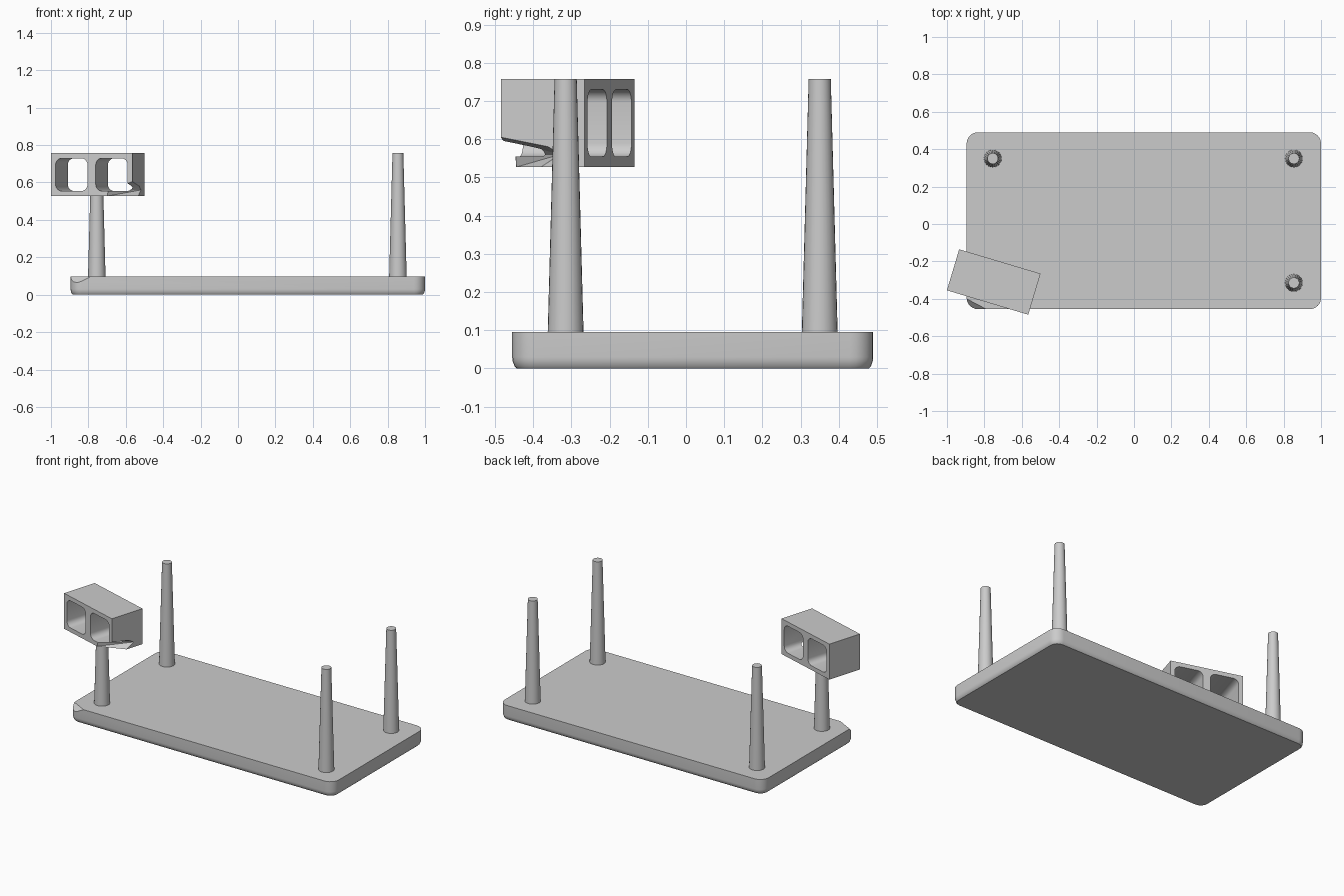
import bpy, bmesh
from math import sin, cos, pi, radians, atan2
from mathutils import Vector, Matrix

if "Cube" in bpy.data.objects:
    bpy.data.objects.remove(bpy.data.objects["Cube"])


def make_object(name, bm, smooth=True):
    bmesh.ops.recalc_face_normals(bm, faces=bm.faces)
    mesh = bpy.data.meshes.new(name)
    bm.to_mesh(mesh)
    bm.free()
    obj = bpy.data.objects.new(name, mesh)
    bpy.context.collection.objects.link(obj)
    if smooth:
        bpy.ops.object.select_all(action='DESELECT')
        obj.select_set(True)
        bpy.context.view_layer.objects.active = obj
        bpy.ops.object.shade_smooth_by_angle(angle=radians(30))
    return obj


def rounded_slab(sx, sy, radius, levels, segs=6):
    """Rounded rectangle lofted through (z, inset) levels."""
    bm = bmesh.new()
    rings = []
    for z, inset in levels:
        r, ring = radius - inset, []
        for k, (qx, qy) in enumerate([(1, 1), (-1, 1), (-1, -1), (1, -1)]):
            for i in range(segs + 1):
                a = (k + i / segs) * pi / 2
                ring.append(bm.verts.new((qx * (sx / 2 - radius) + r * cos(a),
                                          qy * (sy / 2 - radius) + r * sin(a), z)))
        rings.append(ring)
    n = len(rings[0])
    for lo, hi in zip(rings, rings[1:]):
        for i in range(n):
            bm.faces.new((lo[i], lo[(i + 1) % n], hi[(i + 1) % n], hi[i]))
    bm.faces.new(rings[0][::-1])
    bm.faces.new(rings[-1])
    return bm


def cut(target, cutter):
    cutter.hide_render = True
    mod = target.modifiers.new("cut", 'BOOLEAN')
    mod.operation, mod.solver, mod.object = 'DIFFERENCE', 'EXACT', cutter
    bpy.context.view_layer.objects.active = target
    bpy.ops.object.modifier_apply(modifier=mod.name)
    bpy.data.objects.remove(cutter)


# Base slab with one chipped corner
bm = rounded_slab(1.895, 0.945, 0.06,
                  [(0, 0.012), (0.006, 0.006), (0.02, 0.001), (0.03, 0), (0.096, 0)])
bmesh.ops.translate(bm, vec=(0.0525, 0.0175, 0), verts=bm.verts)
p1, p2, p3 = Vector((-0.895, -0.4, 0.096)), Vector((-0.79, -0.455, 0.096)), Vector((-0.879, -0.439, 0.066))
normal = (p2 - p1).cross(p3 - p1).normalized()
if normal.z < 0:
    normal.negate()
result = bmesh.ops.bisect_plane(bm, geom=bm.verts[:] + bm.edges[:] + bm.faces[:],
                                plane_co=p1, plane_no=normal, clear_outer=True)
bmesh.ops.holes_fill(bm, edges=[e for e in bm.edges if e.is_boundary], sides=0)
make_object("base_slab", bm)

# Tapered legs; the front left one stops under the block
LEG_BASE, LEG_TOP = 0.09, 0.757
for name, x, y, top in [("back_left_leg", -0.755, 0.35, LEG_TOP),
                        ("back_right_leg", 0.855, 0.35, LEG_TOP),
                        ("front_right_leg", 0.855, -0.315, LEG_TOP),
                        ("front_left_leg", -0.755, -0.315, 0.53)]:
    r_top = 0.047 - 0.018 * (top - LEG_BASE) / (LEG_TOP - LEG_BASE)
    bm = bmesh.new()
    bmesh.ops.create_cone(bm, cap_ends=True, segments=24, radius1=0.047, radius2=r_top,
                          depth=top - LEG_BASE,
                          matrix=Matrix.Translation((x, y, (LEG_BASE + top) / 2)))
    make_object(name, bm)

# Hollow block, built around its own centre
L, W, H = 0.454, 0.229, 0.23
bm = bmesh.new()
bmesh.ops.create_cube(bm, size=1, matrix=Matrix.Diagonal((L, W, H, 1)))
block = make_object("hollow_block", bm, smooth=False)

# Two rounded openings through the block
for side in (-1, 1):
    bm = rounded_slab(0.178, 0.175, 0.035, [(-0.2, 0), (0.2, 0)])
    bm.transform(Matrix.Translation((side * 0.112, 0, 0)) @ Matrix.Rotation(pi / 2, 4, 'X'))
    cut(block, make_object("opening_cutter", bm, smooth=False))

# Broken lower corner: a jagged hull reaching past the block
bm = bmesh.new()
for p in [(0.086, -0.114, -0.115), (0.092, -0.114, -0.088), (0.227, -0.114, -0.037),
          (0.227, 0.016, -0.062), (0.227, 0.047, -0.082), (0.227, -0.005, -0.115)]:
    bm.verts.new(p)
    bm.verts.new((p[0] + 0.08, p[1] - 0.08, p[2] - 0.03))
bm.verts.new((0.26, -0.15, -0.2))
hull = bmesh.ops.convex_hull(bm, input=bm.verts)
loose = [v for v in bm.verts if not v.link_faces]
bmesh.ops.delete(bm, geom=loose, context='VERTS')
cut(block, make_object("break_cutter", bm, smooth=False))

# Set the block in place, turned on top of the short leg
block.location = (-0.75, -0.31, 0.642)
block.rotation_euler.z = atan2(-0.13, 0.435)
bpy.ops.object.select_all(action='DESELECT')
block.select_set(True)
bpy.context.view_layer.objects.active = block
bpy.ops.object.shade_smooth_by_angle(angle=radians(25))
